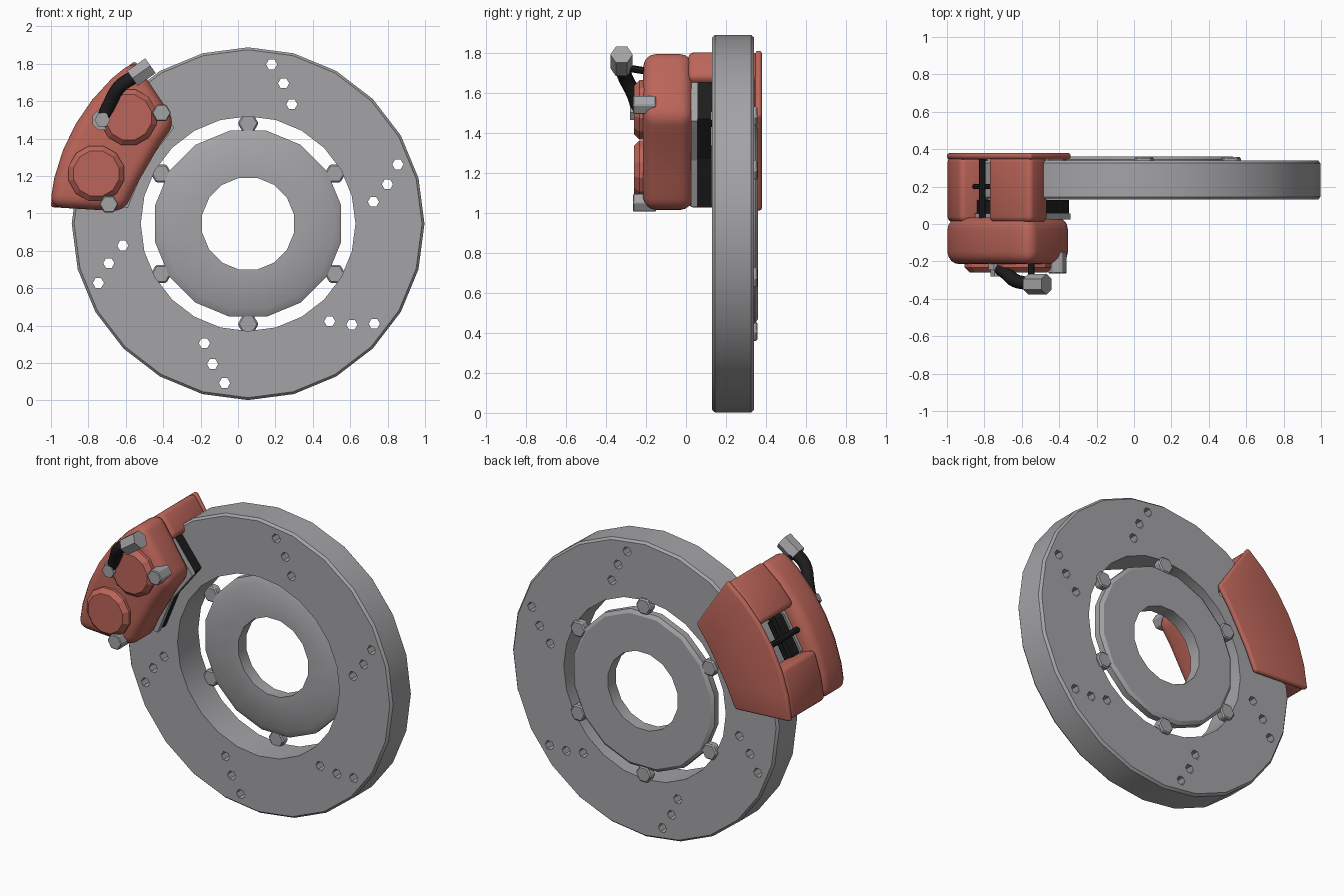
import bpy, bmesh
from math import sin, cos, radians, pi

if "Cube" in bpy.data.objects:
    bpy.data.objects.remove(bpy.data.objects["Cube"])

CX, CZ = 0.054, 0.945      # axle position


def material(name, rgb):
    m = bpy.data.materials.new(name)
    m.use_nodes = True
    m.diffuse_color = (*rgb, 1)
    m.node_tree.nodes["Principled BSDF"].inputs["Base Color"].default_value = (*rgb, 1)
    return m


steel = material("steel grey", (0.37, 0.37, 0.385))
red = material("caliper red", (0.5, 0.13, 0.1))
black = material("rubber black", (0.012, 0.012, 0.012))


def activate(ob):
    bpy.ops.object.select_all(action="DESELECT")
    ob.select_set(True)
    bpy.context.view_layer.objects.active = ob


def apply(ob, mod):
    activate(ob)
    bpy.ops.object.modifier_apply(modifier=mod.name)


def smooth(ob, angle=32):
    activate(ob)
    bpy.ops.object.shade_smooth_by_angle(angle=radians(angle))


def finish(name, bm, mat):
    bmesh.ops.recalc_face_normals(bm, faces=bm.faces)
    me = bpy.data.meshes.new(name)
    bm.to_mesh(me)
    bm.free()
    me.materials.append(mat)
    ob = bpy.data.objects.new(name, me)
    bpy.context.collection.objects.link(ob)
    return ob


def polar(r, deg):
    """Point around the axle, as (x, z)."""
    a = radians(deg)
    return CX + r * cos(a), CZ + r * sin(a)


def circle(centre, r, n, turn=0):
    return [(centre[0] + r * cos(2 * pi * i / n + turn),
             centre[1] + r * sin(2 * pi * i / n + turn)) for i in range(n)]


def add_prism(bm, pts, y0, y1):
    front = bm.faces.new([bm.verts.new((x, y0, z)) for x, z in pts])
    ext = bmesh.ops.extrude_face_region(bm, geom=[front], use_keep_orig=True)
    for v in ext["geom"]:
        if isinstance(v, bmesh.types.BMVert):
            v.co.y = y1


def prism(name, pts, y0, y1, mat, bevel=0, segments=1, shade=True):
    bm = bmesh.new()
    add_prism(bm, pts, y0, y1)
    ob = finish(name, bm, mat)
    if bevel:
        mod = ob.modifiers.new("round", "BEVEL")
        mod.width, mod.segments = bevel, segments
        mod.limit_method, mod.angle_limit = "ANGLE", radians(35)
        apply(ob, mod)
    if shade:
        smooth(ob)
    return ob


def lathe(name, profile, n, turn, mat):
    """Closed (radius, y) profile turned around the axle."""
    bm = bmesh.new()
    rings = [[bm.verts.new((x, y, z)) for x, z in circle((CX, CZ), r, n, turn)]
             for r, y in profile]
    for a, b in zip(rings, rings[1:] + rings[:1]):
        for i in range(n):
            j = (i + 1) % n
            bm.faces.new((a[i], a[j], b[j], b[i]))
    return finish(name, bm, mat)


def tube(name, pts, r, mat, sides=6, curved=False):
    cu = bpy.data.curves.new(name, "CURVE")
    cu.dimensions = "3D"
    cu.bevel_depth, cu.bevel_resolution = r, (sides - 4) // 2
    cu.use_fill_caps = True
    if curved:
        sp = cu.splines.new("BEZIER")
        sp.bezier_points.add(len(pts) - 1)
        for bp, p in zip(sp.bezier_points, pts):
            bp.co = p
            bp.handle_left_type = bp.handle_right_type = "AUTO"
        sp.resolution_u = 5
    else:
        sp = cu.splines.new("POLY")
        sp.points.add(len(pts) - 1)
        for sp_point, p in zip(sp.points, pts):
            sp_point.co = (*p, 1)
    sp.use_smooth = curved
    cu.materials.append(mat)
    ob = bpy.data.objects.new(name, cu)
    bpy.context.collection.objects.link(ob)
    activate(ob)
    bpy.ops.object.convert(target="MESH")
    return ob


# Brake disc with six drilled rows of three hexagonal holes
disc = lathe("brake_disc", [(0.574, 0.13), (0.93, 0.13), (0.943, 0.145),
                            (0.943, 0.325), (0.93, 0.34), (0.574, 0.34)], 24, 0, steel)
bm = bmesh.new()
for k in range(6):
    for r, deg in ((0.861, 21.6), (0.774, 15.8), (0.68, 9.9)):
        add_prism(bm, circle(polar(r, deg + 60 * k), 0.03, 6), 0.05, 0.45)
cutter = finish("hole_cutter", bm, steel)
cutter.hide_render = True
mod = disc.modifiers.new("holes", "BOOLEAN")
mod.operation, mod.solver, mod.object = "DIFFERENCE", "EXACT", cutter
apply(disc, mod)
bpy.data.objects.remove(cutter)
smooth(disc)

# Centre hub and its bolts
hub = lathe("hub", [(0.25, 0.28), (0.465, 0.28), (0.507, 0.305), (0.507, 0.345),
                    (0.485, 0.36), (0.25, 0.36)], 16, pi / 16, steel)
smooth(hub)
for k in range(6):
    prism(f"hub_bolt_{k + 1}", circle(polar(0.537, 30 + 60 * k), 0.056, 6), 0.305, 0.357,
          steel, 0.008, shade=False)

# Caliper: front body, thin rear plate and two bridges over the disc
MID = 150


def outline(outer, inner, spread, corner):
    pts = [polar(outer, MID + spread * t / 3) for t in range(-3, 4)]
    return pts + [polar(corner, MID + spread - 0.8), polar(inner, MID + 11),
                  polar(inner, MID - 11), polar(corner, MID - spread + 0.8)]


prism("caliper_body", outline(1.065, 0.632, 25.2, 0.665), -0.215, 0.035, red, 0.065, 4)
prism("caliper_rear_plate", outline(1.06, 0.632, 25.2, 0.665), 0.345, 0.38, red, 0.016, 3)
for side, s in (("upper", -1), ("lower", 1)):
    angles = [MID + s * a for a in (7.8, 16, 25)]
    pts = [polar(1.06, a) for a in angles] + [polar(0.89, a) for a in reversed(angles)]
    prism(f"caliper_bridge_{side}", pts, 0.01, 0.36, red, 0.03, 3)
    prism(f"piston_cap_{side}", circle(polar(0.855, MID + s * 11.7), 0.153, 12, pi / 12),
          -0.26, -0.17, red, 0.027, shade=False)
    prism(f"caliper_bolt_{side}", circle(polar(0.752, MID + s * 22), 0.051, 6),
          -0.265, -0.15, steel, 0.005, shade=False)

# Brake pad with backing plate, and the retaining pin in the window
for name, grow, y0, y1, mat in (("pad_backing", 0.012, 0.025, 0.057, steel),
                                ("brake_pad", 0, 0.057, 0.128, black)):
    pts = [polar(0.9 + grow, 127.5), polar(0.97 + grow, 143), polar(0.97 + grow, 157),
           polar(0.9 + grow, 172.5), polar(0.66 - grow, 172.5), polar(0.645 - grow, 150),
           polar(0.66 - grow, 127.5)]
    prism(name, pts, y0, y1, mat, shade=False)
px, pz = polar(1.0, MID)
tube("retaining_pin", [(px, 0.02, pz), (px, 0.36, pz)], 0.018, black, 8)
ends = [polar(0.985, MID + a) for a in (-7, 7)]
tube("retaining_clip", [(x, 0.2, z) for x, z in ends], 0.014, black, 8)

# Brake hose with its fittings and support rod
prism("hose_banjo", circle((-0.725, 1.5), 0.058, 8, pi / 8), -0.245, -0.17, steel, shade=False)
prism("hose_banjo_bolt", circle((-0.725, 1.5), 0.042, 6), -0.28, -0.2, steel, shade=False)
tube("brake_hose", [(-0.72, -0.235, 1.51), (-0.685, -0.26, 1.59), (-0.63, -0.305, 1.68),
                    (-0.54, -0.32, 1.74)], 0.037, black, 10, True)
tube("hose_end_fitting", [(-0.565, -0.322, 1.722), (-0.468, -0.322, 1.79)], 0.056, steel)
tube("hose_support_rod", [(-0.55, -0.31, 1.725), (-0.55, -0.15, 1.7)], 0.018, black, 8)
